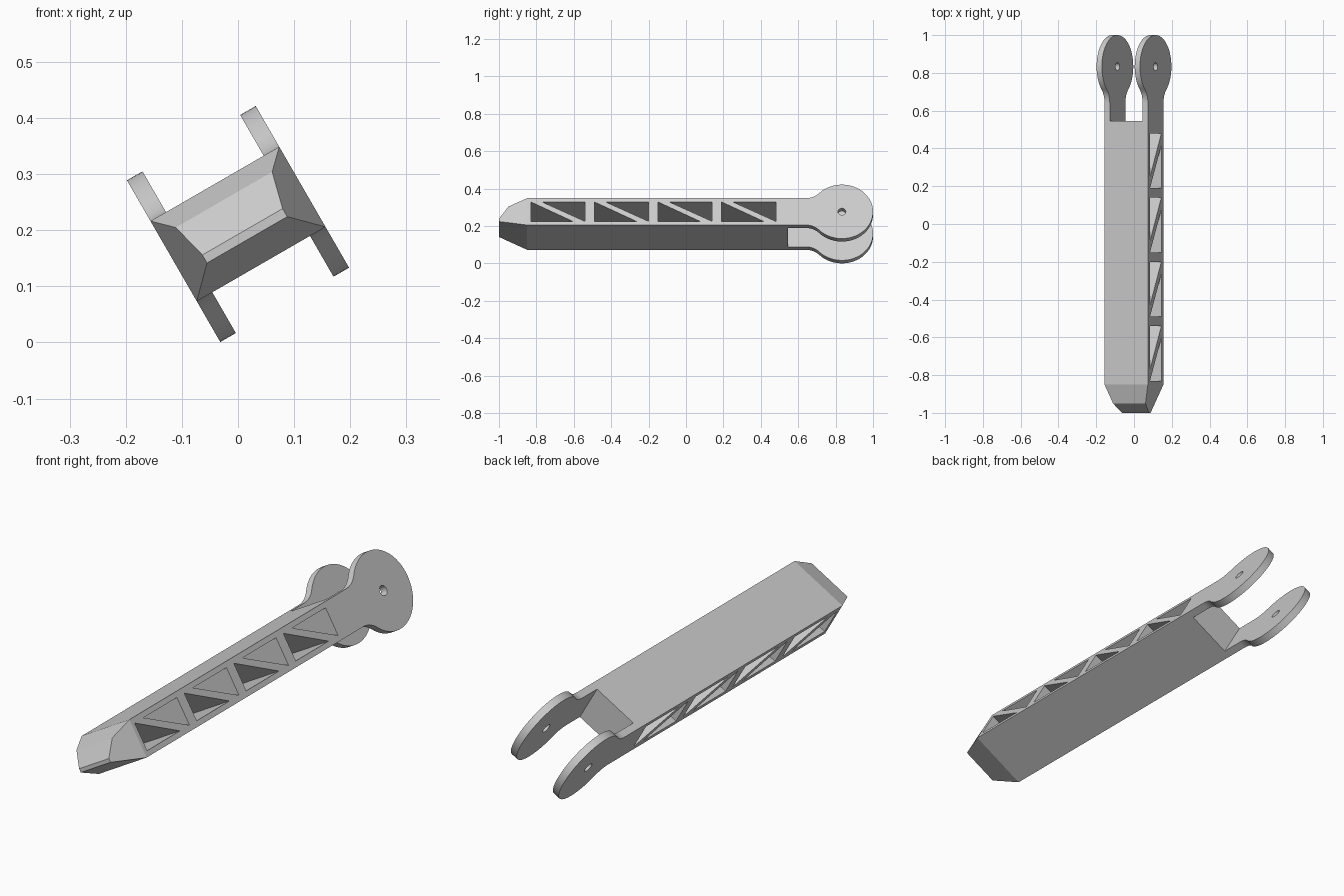
import bpy, bmesh
from math import sin, cos, pi, radians, atan2, sqrt
from mathutils import Matrix

if "Cube" in bpy.data.objects:
    bpy.data.objects.remove(bpy.data.objects["Cube"])

HALF_W, HALF_H = 0.1325, 0.0825      # beam cross-section
BODY_END, TAPER_START = 0.545, -0.85
EAR_R, FILLET, EAR_T = 0.1665, 0.10, 0.032
EAR_Y = 1 - EAR_R
PLACE = Matrix.Translation((0, 0, 0.211)) @ Matrix.Rotation(radians(-30), 4, 'Y')

grey = bpy.data.materials.new("plain_grey")
grey.use_nodes = True
grey.diffuse_color = (0.6, 0.6, 0.6, 1)
grey.node_tree.nodes["Principled BSDF"].inputs["Base Color"].default_value = (0.6, 0.6, 0.6, 1)


def finish(name, bm):
    """Turn a bmesh into a placed grey object."""
    bmesh.ops.recalc_face_normals(bm, faces=bm.faces)
    mesh = bpy.data.meshes.new(name)
    bm.to_mesh(mesh)
    bm.free()
    mesh.materials.append(grey)
    obj = bpy.data.objects.new(name, mesh)
    bpy.context.collection.objects.link(obj)
    obj.matrix_world = PLACE
    return obj


def prism(name, outline, x0, x1):
    """Extrude a (length, height) outline across the beam."""
    bm = bmesh.new()
    face = bm.faces.new([bm.verts.new((x0, y, z)) for y, z in outline])
    out = bmesh.ops.extrude_face_region(bm, geom=[face])
    moved = [g for g in out["geom"] if isinstance(g, bmesh.types.BMVert)]
    bmesh.ops.translate(bm, verts=moved, vec=(x1 - x0, 0, 0))
    return finish(name, bm)


def cut(obj, cutters):
    """Subtract the cutters, then discard them."""
    for c in cutters:
        mod = obj.modifiers.new("cut", 'BOOLEAN')
        mod.operation, mod.solver, mod.object = 'DIFFERENCE', 'EXACT', c
    bpy.context.view_layer.update()
    graph = bpy.context.evaluated_depsgraph_get()
    mesh = bpy.data.meshes.new_from_object(obj.evaluated_get(graph))
    obj.modifiers.clear()
    obj.data = mesh
    for c in cutters:
        bpy.data.objects.remove(c)


def arc(cy, cz, r, a0, a1, n):
    return [(cy + r * cos(a0 + (a1 - a0) * i / n), cz + r * sin(a0 + (a1 - a0) * i / n))
            for i in range(n + 1)]


# Beam body: straight box with a tapered nose and a slanted nose cut
bm = bmesh.new()
sections = [(BODY_END, HALF_H), (BODY_END, -HALF_H), (TAPER_START, HALF_H),
            (TAPER_START, -HALF_H), (-0.95, 0.05), (-1, -0.016), (-1, -0.0325)]
for y, z in sections:
    half = HALF_W - max(0, TAPER_START - y) / 3
    for side in (-1, 1):
        bm.verts.new((side * half, y, z))
bmesh.ops.convex_hull(bm, input=bm.verts)
bmesh.ops.dissolve_limit(bm, angle_limit=radians(1), verts=bm.verts, edges=bm.edges)
body = finish("beam_body", bm)

# Truss openings: two opposed triangles per bay, right through the beam
openings = []
for bay in range(4):
    y, h, w = -0.83 + 0.34 * bay, 0.06, 0.29
    for tri in ([(y, h), (y, -h), (y + 0.225, -h)],
                [(y + w - 0.23, h), (y + w, h), (y + w, -h)]):
        openings.append(prism("opening_cutter", tri, -0.2, 0.2))
cut(body, openings)

# Hinge ears: round plates blended into the beam by concave fillets
reach = sqrt((EAR_R + FILLET) ** 2 - (HALF_H + FILLET) ** 2)
fy, fz = EAR_Y - reach, HALF_H + FILLET
a = atan2(fz, -reach)                # direction from ear centre to fillet centre
upper = [(BODY_END, HALF_H)] + arc(fy, fz, FILLET, -pi / 2, a - pi, 10)
disc = arc(EAR_Y, 0, EAR_R, a, -a, 56)[1:-1]
lower = [(y, -z) for y, z in reversed(upper)]
for name, side in (("left_ear", 1), ("right_ear", -1)):
    ear = prism(name, upper + disc + lower, side * (HALF_W - EAR_T), side * HALF_W)
    pin = prism("pin_cutter", arc(EAR_Y, 0, 0.021, 0, 2 * pi, 24)[:-1], -0.2, 0.2)
    cut(ear, [pin])
    bpy.ops.object.select_all(action='DESELECT')
    ear.select_set(True)
    bpy.context.view_layer.objects.active = ear
    bpy.ops.object.shade_smooth_by_angle(angle=radians(30))
